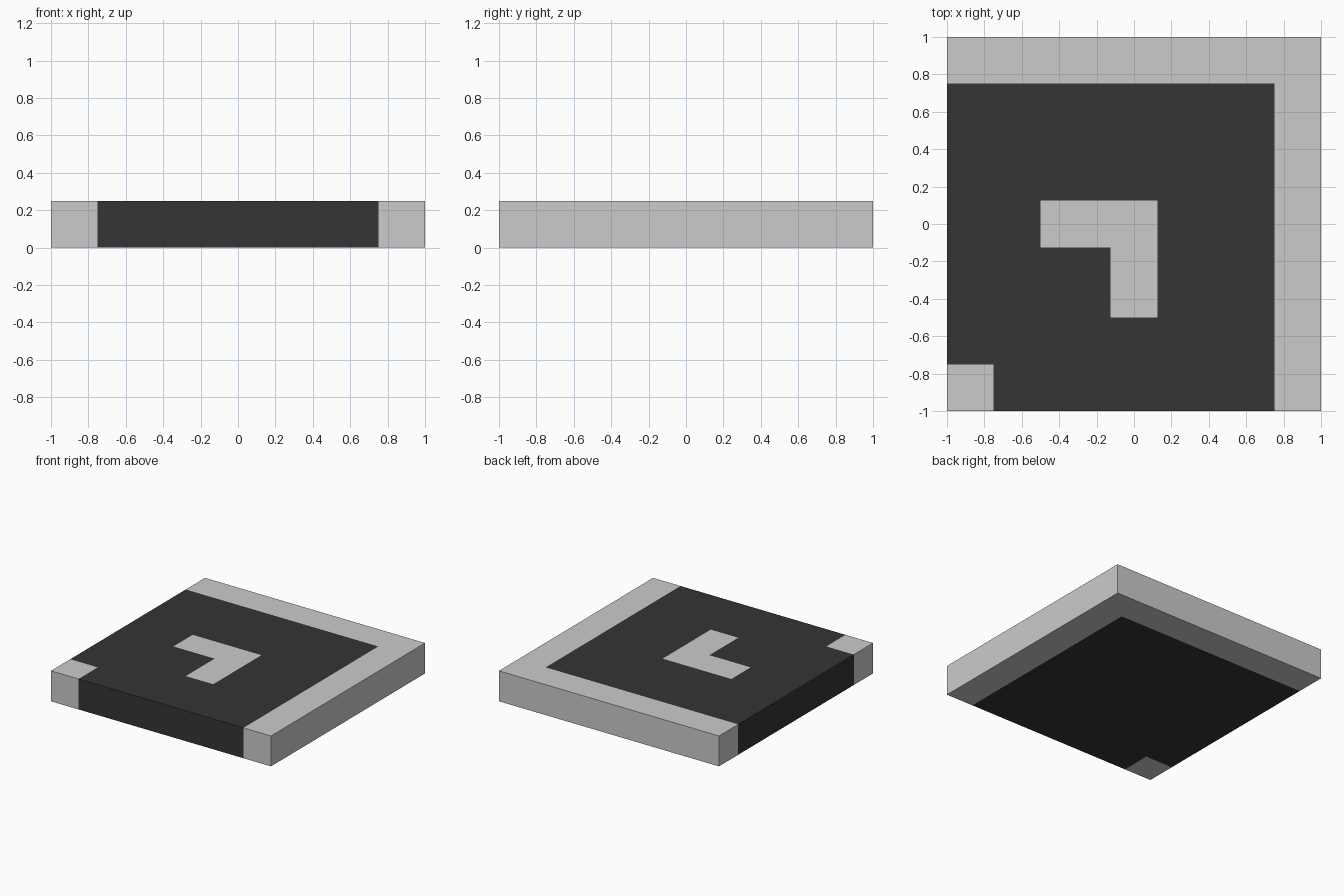
import bpy
import bmesh
from mathutils import Matrix, Vector

if "Cube" in bpy.data.objects:
    bpy.data.objects.remove(bpy.data.objects["Cube"])

HEIGHT = 0.25
X_CUTS = (-0.75, -0.5, -0.125, 0.125, 0.75)
Y_CUTS = (-0.75, -0.5, -0.125, 0.125, 0.75)


def make_material(name, value):
    mat = bpy.data.materials.new(name)
    mat.diffuse_color = (value, value, value, 1)
    mat.use_nodes = True
    mat.node_tree.nodes["Principled BSDF"].inputs["Base Color"].default_value = mat.diffuse_color
    return mat


def in_kerb(p):
    # L-shaped border along the back and right, plus the front left corner block
    return p.x > 0.75 or p.y > 0.75 or (p.x < -0.75 and p.y < -0.75)


def in_marking(p):
    # Bent stripe, flush with the top surface only
    across = -0.5 < p.x < 0.125 and abs(p.y) < 0.125
    down = abs(p.x) < 0.125 and -0.5 < p.y < 0.125
    return p.z > HEIGHT - 0.01 and (across or down)


# Solid slab
bm = bmesh.new()
bmesh.ops.create_cube(bm, size=1, matrix=Matrix.Translation((0, 0, HEIGHT / 2))
                      @ Matrix.Diagonal((2, 2, HEIGHT, 1)))

# Score the slab along the colour boundaries
for axis, cuts in ((Vector((1, 0, 0)), X_CUTS), (Vector((0, 1, 0)), Y_CUTS)):
    for c in cuts:
        bmesh.ops.bisect_plane(bm, geom=bm.verts[:] + bm.edges[:] + bm.faces[:],
                               plane_co=axis * c, plane_no=axis)

# Grey kerb, corner and marking; dark paving elsewhere
for face in bm.faces:
    p = face.calc_center_median()
    face.material_index = 0 if in_kerb(p) or in_marking(p) else 1

mesh = bpy.data.meshes.new("corner_paving_tile")
bm.to_mesh(mesh)
bm.free()
mesh.materials.append(make_material("light_grey", 0.8))
mesh.materials.append(make_material("dark_paving", 0.035))
tile = bpy.data.objects.new("corner_paving_tile", mesh)
bpy.context.collection.objects.link(tile)
